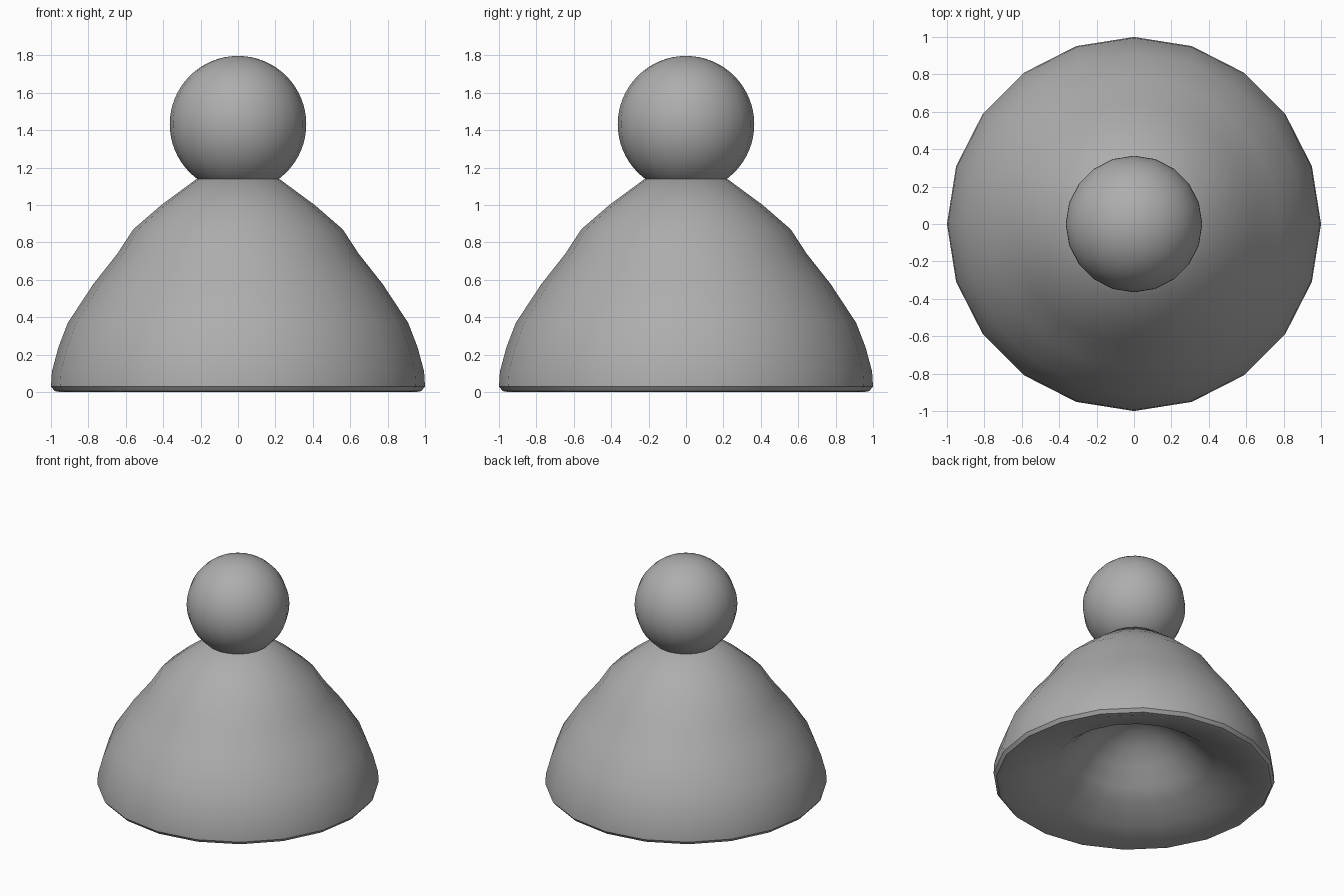
import bpy, bmesh, math

cube = bpy.data.objects.get("Cube")
if cube:
    bpy.data.objects.remove(cube, do_unlink=True)

SIDES = 20

grey = bpy.data.materials.new("mid_grey")
grey.use_nodes = True
colour = (0.42, 0.42, 0.42, 1.0)
grey.diffuse_color = colour
grey.node_tree.nodes["Principled BSDF"].inputs["Base Color"].default_value = colour


def lathe(name, profile, smooth_angle):
    """Turn a profile of (radius, height) points around the z axis."""
    bm = bmesh.new()
    verts = [bm.verts.new((r, 0, z)) for r, z in profile]
    edges = [bm.edges.new(pair) for pair in zip(verts, verts[1:])]
    bmesh.ops.spin(bm, geom=verts + edges, cent=(0, 0, 0), axis=(0, 0, 1),
                   angle=math.tau, steps=SIDES, use_merge=False)
    bmesh.ops.remove_doubles(bm, verts=bm.verts, dist=0.0005)
    bmesh.ops.recalc_face_normals(bm, faces=bm.faces)
    mesh = bpy.data.meshes.new(name)
    bm.to_mesh(mesh)
    bm.free()
    mesh.materials.append(grey)
    obj = bpy.data.objects.new(name, mesh)
    bpy.context.collection.objects.link(obj)
    bpy.ops.object.select_all(action="DESELECT")
    obj.select_set(True)
    bpy.context.view_layer.objects.active = obj
    bpy.ops.object.shade_smooth_by_angle(angle=math.radians(smooth_angle))
    return obj


# Bell-shaped body: flat neck, flared side, narrow rim, domed hollow beneath
outside = [(0, 1.14), (0.22, 1.14), (0.41, 1.0), (0.56, 0.87), (0.645, 0.74),
           (0.775, 0.575), (0.91, 0.37), (0.96, 0.24), (0.995, 0.11),
           (1.0, 0.03), (0.98, 0.005)]
hollow = [(0.95, 0), (0.75, 0.07), (0.56, 0.15), (0.47, 0.22), (0.36, 0.33),
          (0.25, 0.42), (0.13, 0.48), (0, 0.5)]
lathe("body", outside + hollow, 40)

# Round head resting in the neck
RADIUS, CENTRE, RINGS = 0.365, 1.432, 32
arc = [(RADIUS * math.sin(math.pi * i / RINGS),
        CENTRE + RADIUS * math.cos(math.pi * i / RINGS))
       for i in range(RINGS + 1)]
lathe("head", arc, 60)
